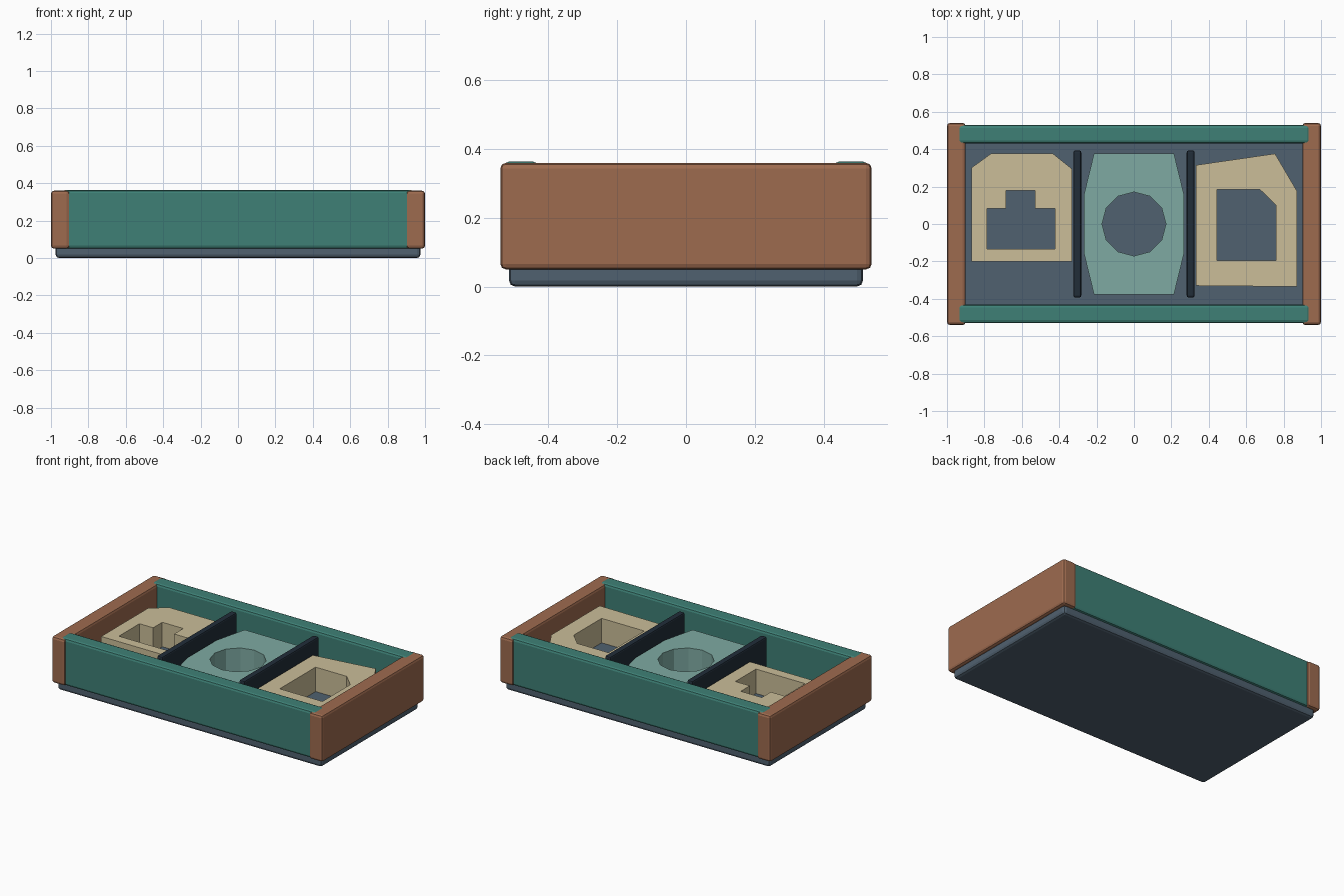
import bpy, bmesh, math

old = bpy.data.objects.get("Cube")
if old:
    bpy.data.objects.remove(old, do_unlink=True)


def material(name, r, g, b):
    lin = [(c / 255 / 12.92) if c < 11 else ((c / 255 + 0.055) / 1.055) ** 2.4 for c in (r, g, b)]
    m = bpy.data.materials.new(name)
    m.use_nodes = True
    m.diffuse_color = (*lin, 1)
    m.node_tree.nodes["Principled BSDF"].inputs["Base Color"].default_value = (*lin, 1)
    return m


slate = material("slate", 80, 97, 112)
brown = material("brown", 158, 107, 79)
teal = material("teal", 62, 128, 118)
pale_teal = material("pale_teal", 126, 170, 162)
sand = material("sand", 203, 190, 153)
navy = material("navy", 33, 45, 57)


def finish(bm, name, mat):
    mesh = bpy.data.meshes.new(name)
    bm.to_mesh(mesh)
    bm.free()
    mesh.materials.append(mat)
    ob = bpy.data.objects.new(name, mesh)
    bpy.context.collection.objects.link(ob)
    return ob


def box(name, mat, x, y, z, bevel):
    """Rounded box from (low, high) extents on each axis."""
    bm = bmesh.new()
    bmesh.ops.create_cube(bm, size=1)
    for v in bm.verts:
        v.co = [(lo + hi) / 2 + c * (hi - lo) for c, (lo, hi) in zip(v.co, (x, y, z))]
    ob = finish(bm, name, mat)
    mod = ob.modifiers.new("soft_edges", "BEVEL")
    mod.width = bevel
    mod.segments = 2
    return ob


def prism(name, mat, outline, z):
    """Straight prism of an outline between two heights."""
    bm = bmesh.new()
    face = bm.faces.new([bm.verts.new((x, y, z[0])) for x, y in outline])
    top = bmesh.ops.extrude_face_region(bm, geom=[face])["geom"]
    for v in top:
        if isinstance(v, bmesh.types.BMVert):
            v.co.z = z[1]
    bmesh.ops.recalc_face_normals(bm, faces=bm.faces)
    return finish(bm, name, mat)


def holed_tile(name, mat, outline, hole):
    """Block with a vertical hole cut through it."""
    tile = prism(name, mat, outline, (0.095, 0.263))
    cutter = prism(name + "_cutter", mat, hole, (0.0, 0.4))
    cutter.hide_render = True
    cutter.hide_set(True)
    mod = tile.modifiers.new("hole", "BOOLEAN")
    mod.operation = "DIFFERENCE"
    mod.solver = "EXACT"
    mod.object = cutter
    # Apply the cut and drop the helper
    bpy.context.view_layer.update()
    cut = bpy.data.meshes.new_from_object(tile.evaluated_get(bpy.context.evaluated_depsgraph_get()))
    tile.modifiers.clear()
    tile.data = cut
    bpy.data.objects.remove(cutter, do_unlink=True)


# Tray floor
box("base", slate, (-0.975, 0.975), (-0.515, 0.515), (0, 0.1), 0.018)

# Walls and dividers, one per side
for side, s in (("left", 1), ("right", -1)):
    box(side + "_end_wall", brown, sorted((s * 0.9, s)), (-0.54, 0.54), (0.05, 0.36), 0.016)
    box(side + "_divider", navy, sorted((s * 0.282, s * 0.324)), (-0.393, 0.393), (0.09, 0.355), 0.01)
for side, s in (("front", -1), ("back", 1)):
    box(side + "_rail", teal, (-0.94, 0.94), sorted((s * 0.43, s * 0.53)), (0.05, 0.364), 0.016)

# Right block with stepped hole
holed_tile("right_block", sand,
           [(-0.87, -0.2), (-0.332, -0.2), (-0.332, 0.295), (-0.433, 0.376), (-0.765, 0.376), (-0.87, 0.3)],
           [(-0.785, -0.135), (-0.422, -0.135), (-0.422, 0.082), (-0.529, 0.082),
            (-0.529, 0.178), (-0.684, 0.178), (-0.684, 0.082), (-0.785, 0.082)])

# Middle block with round hole
corners = [(0.268, 0.155), (0.214, 0.376)]
half = corners + [(-x, y) for x, y in reversed(corners)]
ring = [math.tau * i / 12 for i in range(12)]
holed_tile("middle_block", pale_teal, half + [(-x, -y) for x, y in half],
           [(0.171 * math.cos(a), 0.171 * math.sin(a)) for a in ring])

# Left block with clipped square hole
holed_tile("left_block", sand,
           [(0.332, -0.33), (0.872, -0.335), (0.872, 0.175), (0.754, 0.376), (0.332, 0.315)],
           [(0.444, -0.194), (0.759, -0.194), (0.759, 0.1), (0.674, 0.184), (0.444, 0.184)])
